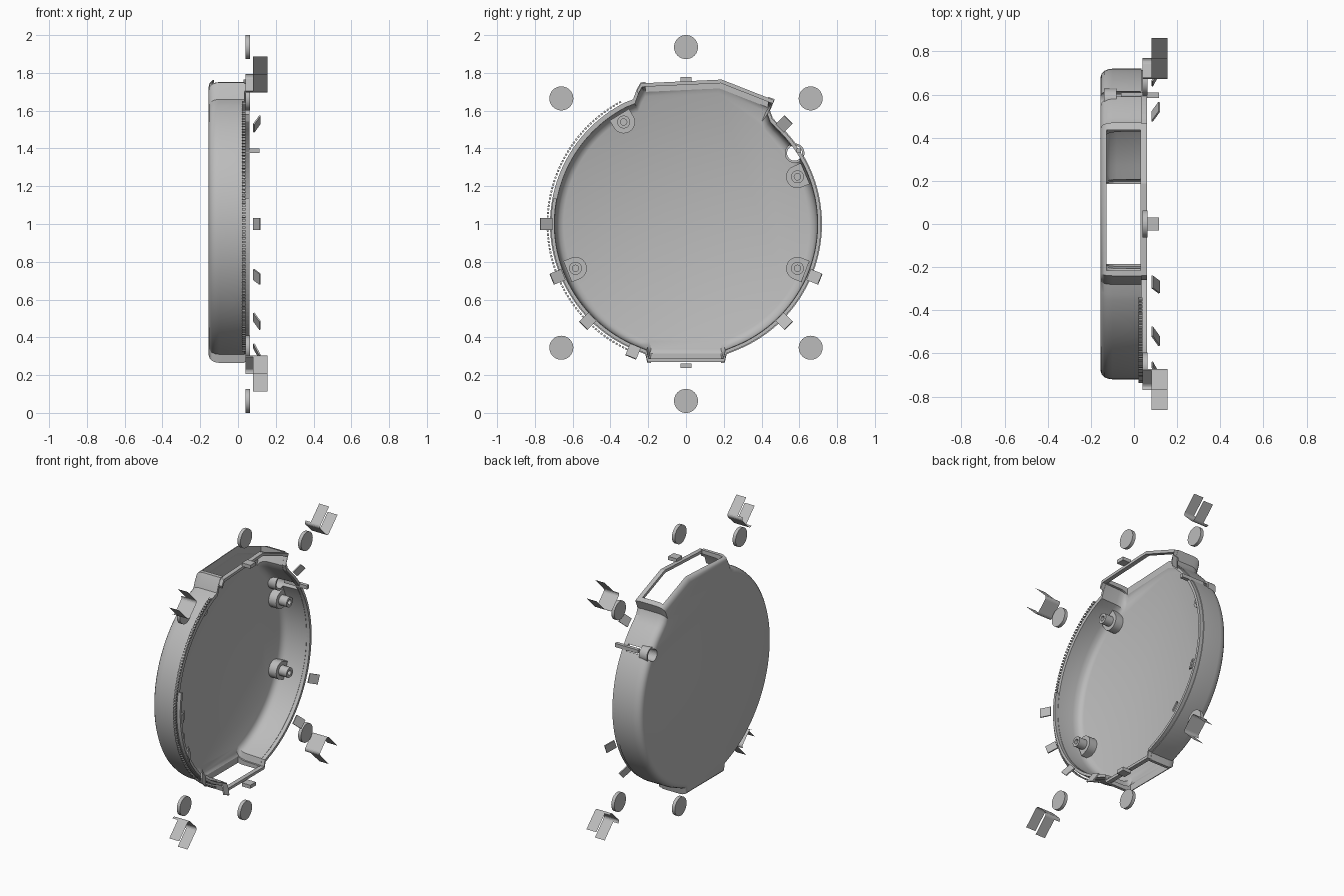
import bpy, bmesh, math
from math import radians, sin, cos, pi
from mathutils import Vector, Matrix

if "Cube" in bpy.data.objects:
    bpy.data.objects.remove(bpy.data.objects["Cube"])

grey = bpy.data.materials.new("plain grey")
grey.use_nodes = True
grey.diffuse_color = (0.5, 0.5, 0.5, 1)
grey.node_tree.nodes["Principled BSDF"].inputs["Base Color"].default_value = (0.5, 0.5, 0.5, 1)


def finish(name, bm, smooth=True, recalc=True):
    if recalc:
        bmesh.ops.recalc_face_normals(bm, faces=bm.faces)
    mesh = bpy.data.meshes.new(name)
    bm.to_mesh(mesh)
    bm.free()
    mesh.materials.append(grey)
    ob = bpy.data.objects.new(name, mesh)
    bpy.context.collection.objects.link(ob)
    if smooth:
        bpy.ops.object.select_all(action='DESELECT')
        ob.select_set(True)
        bpy.context.view_layer.objects.active = ob
        bpy.ops.object.shade_smooth_by_angle(angle=radians(35))
    return ob


def prism(bm, points, x0, x1):
    """Extrude a y-z polygon from x0 to x1."""
    a = [bm.verts.new((x0, y, z)) for y, z in points]
    b = [bm.verts.new((x1, y, z)) for y, z in points]
    bm.faces.new(a)
    bm.faces.new(b[::-1])
    for i in range(len(a)):
        j = (i + 1) % len(a)
        bm.faces.new((a[i], a[j], b[j], b[i]))


def circle(y, z, r, n=32):
    return [(y + r * cos(2 * pi * i / n), z + r * sin(2 * pi * i / n)) for i in range(n)]


def rect(y0, y1, z0, z1):
    return [(y0, z0), (y1, z0), (y1, z1), (y0, z1)]


def arc(a0, a1, n, r=0.72):
    return [(r * cos(radians(a0 + (a1 - a0) * i / n)),
             1 + r * sin(radians(a0 + (a1 - a0) * i / n))) for i in range(n + 1)]


def cut(ob, name, points, x0, x1):
    bm = bmesh.new()
    prism(bm, points, x0, x1)
    cutter = finish(name, bm, False)
    cutter.hide_render = True
    mod = ob.modifiers.new("cut", 'BOOLEAN')
    mod.object, mod.operation, mod.solver = cutter, 'DIFFERENCE', 'EXACT'
    bpy.context.view_layer.objects.active = ob
    bpy.ops.object.modifier_apply(modifier=mod.name)
    bpy.data.objects.remove(cutter)


# Outline: round body with a wide neck above and a narrow one below
outline = (arc(-69, 47, 48)
           + [(.46, 1.56), (.445, 1.6), (.47, 1.66), (.19, 1.77), (-.24, 1.75),
              (-.262, 1.71), (-.28, 1.66)]
           + arc(117, 249, 56)
           + [(-.215, .31), (-.205, .265), (.205, .265), (.215, .31)])


def scaled(s):
    return [(y * s, 1 + (z - 1) * s) for y, z in outline]


# Dish: outer wall, rounded back edge, inner wall and floor
bm = bmesh.new()
section = [(-.155, .945), (-.15, .968), (-.138, .986), (-.12, .996), (-.1, 1), (.035, 1),
           (.035, .965), (-.08, .96), (-.11, .95), (-.128, .932), (-.138, .9)]
rings = [[bm.verts.new((x, y, z)) for y, z in scaled(s)] for x, s in section]
bm.faces.new(rings[0])
bm.faces.new(rings[-1])
for a, b in zip(rings, rings[1:]):
    for i in range(len(a)):
        j = (i + 1) % len(a)
        bm.faces.new((a[i], a[j], b[j], b[i]))
dish = finish("dish_shell", bm)

# Openings in the two necks and the round cable hole
cut(dish, "top_cutter", rect(-.215, .435, 1.62, 1.9), -.128, .05)
cut(dish, "bottom_cutter", rect(-.185, .185, .2, .36), -.128, .05)
cut(dish, "hole_cutter", circle(.575, 1.375, .04), -.3, .2)

# Raised inner lip, absent along the upper front quarter
bm = bmesh.new()
outer, inner = scaled(.993), scaled(.968)
for i in range(len(outer)):
    j = (i + 1) % len(outer)
    if outer[i][0] < -.26 and outer[i][1] > 1.16:
        continue
    prism(bm, [outer[i], outer[j], inner[j], inner[i]], .03, .06)
bmesh.ops.remove_doubles(bm, verts=bm.verts, dist=.0002)
finish("inner_lip", bm)

# Fine toothed edge along the front half
bm = bmesh.new()
for k in range(86):
    a = 118 + k * 1.5
    prism(bm, arc(a, a + .9, 1, .738) + arc(a + .9, a, 1, .728), .022, .04)
finish("toothed_edge", bm, False)

# Screw bosses: rounded pad reaching to the wall, post and socket
for n, (y, z) in enumerate([(-.33, 1.54), (.59, 1.25), (-.585, .765), (.59, .765)]):
    bm = bmesh.new()
    out = math.atan2(z - 1, y)
    pad = [(.06 * cos(t), .06 * sin(t)) for t in
           [pi / 2 + pi * i / 16 for i in range(17)]] + [(.045, -.06), (.045, .06)]
    prism(bm, [(y + u * cos(out) - v * sin(out), z + u * sin(out) + v * cos(out))
               for u, v in pad], -.14, -.08)
    finish(f"boss_pad_{n}", bm)
    bm = bmesh.new()
    prism(bm, circle(y, z, .034, 24), -.1, -.02)
    post = finish(f"boss_post_{n}", bm)
    cut(post, "socket_cutter", circle(y, z, .017, 16), -.06, .1)

# Cable hole collar, side pad and guide bar
bm = bmesh.new()
prism(bm, circle(.575, 1.375, .052), -.14, -.08)
collar = finish("cable_collar", bm)
cut(collar, "collar_cutter", circle(.575, 1.375, .04), -.3, .2)
bm = bmesh.new()
prism(bm, rect(.585, .61, 1.375, 1.4), -.06, .115)
finish("guide_bar", bm, False)

# Loose round pads around the body
for n, (y, z) in enumerate([(0, 1.9365), (0, .0635), (-.66, 1.665), (.66, 1.665),
                            (-.66, .345), (.66, .345)]):
    bm = bmesh.new()
    prism(bm, circle(y, z, .0635, 40), .04, .063)
    finish(f"round_pad_{n}", bm)

# Corner brackets: open sheets with a rounded bend, facing outward
for sy in (-1, 1):
    for sz in (-1, 1):
        d = Vector((sy, sz)).normalized()
        t = Vector((-d.y, d.x))
        base = Vector((sy * .71, 1 + sz * .735))
        bend = [(.02 - .02 * sin(a), .045 + .02 * cos(a))
                for a in [i * pi / 8 for i in range(5)]]
        half = [(.15, .065)] + bend
        path = half + [(u, -v) for u, v in half[::-1]]
        bm = bmesh.new()
        pts = [base + d * u + t * v for u, v in path]
        for i, (p, q) in enumerate(zip(pts, pts[1:])):
            arm = i in (0, len(pts) - 2)
            x0 = .08 if arm else .04
            f = bm.faces.new([bm.verts.new(c) for c in
                              ((x0, *p), (.155, *p), (.155, *q), (x0, *q))])
            f.normal_update()
            mid = base + d * .1 - (p + q) / 2
            if f.normal.y * mid.x + f.normal.z * mid.y < 0:
                f.normal_flip()
        finish(f"corner_bracket_{sy}_{sz}", bm, False, False)

# Small tilted clips around the rim
for n, (y, z) in enumerate([(-.74, 1), (-.68, .72), (-.52, .485), (-.28, .325),
                            (.68, .72), (.52, .485), (.52, 1.53)]):
    bm = bmesh.new()
    m = (Matrix.Translation((.1, y, z)) @ Matrix.Rotation(math.atan2(z - 1, y), 4, 'X')
         @ Matrix.Rotation(radians(-27), 4, 'Z') @ Matrix.Diagonal((.008, .072, .062, 1)))
    bmesh.ops.create_cube(bm, size=1, matrix=m)
    finish(f"rim_clip_{n}", bm, False)

# Flat tabs above and below the necks
for name, z in (("top_tab", 1.765), ("bottom_tab", .25)):
    bm = bmesh.new()
    prism(bm, rect(-.03, .03, z - .012, z + .012), .05, .115)
    finish(name, bm, False)
